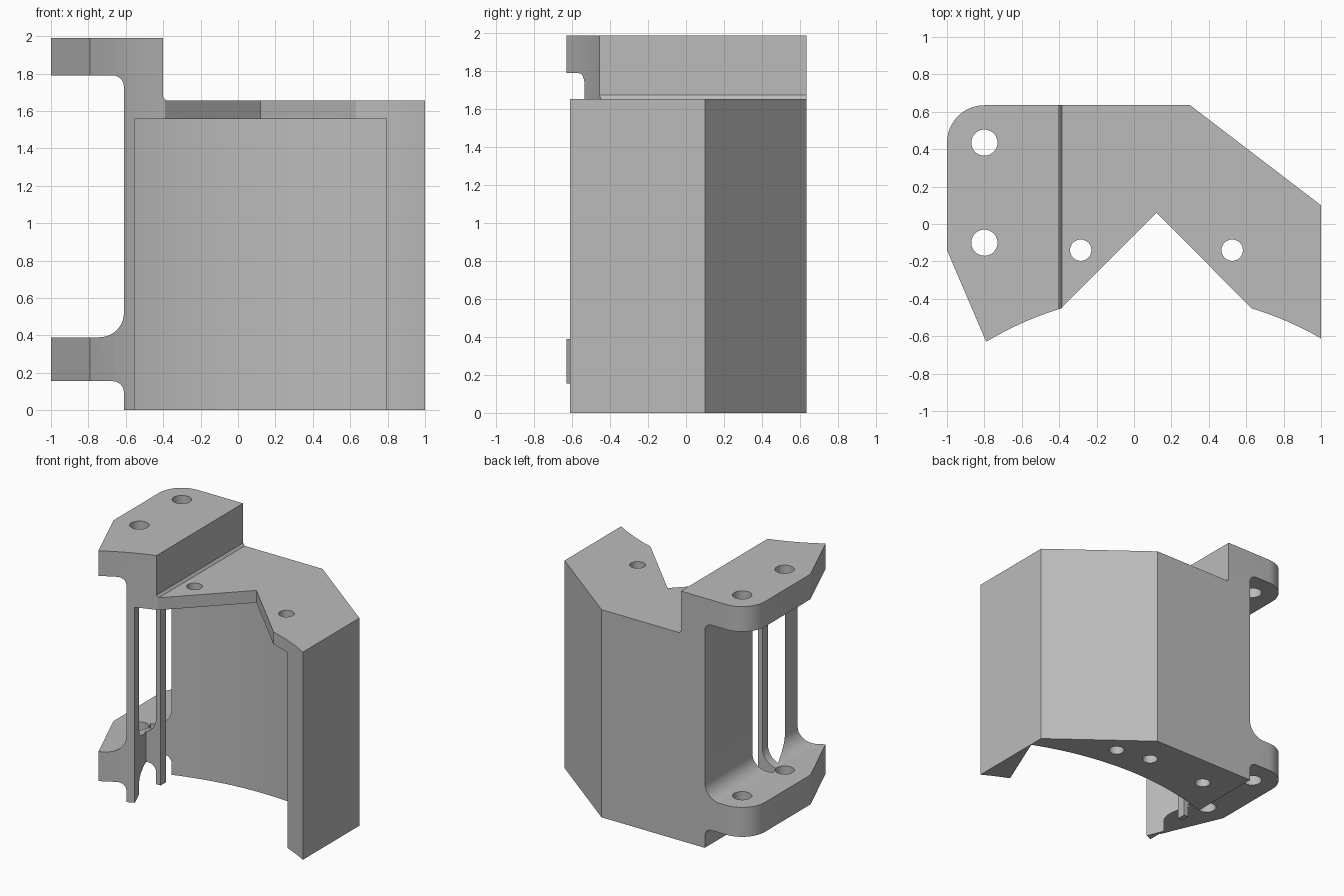
import bpy, bmesh
from math import sin, cos, pi, radians, asin
from mathutils import Vector

old = bpy.data.objects.get("Cube")
if old:
    bpy.data.objects.remove(old, do_unlink=True)

grey = bpy.data.materials.new("plain grey")
grey.use_nodes = True
colour = (0.5, 0.5, 0.5, 1)
grey.diffuse_color = colour
grey.node_tree.nodes["Principled BSDF"].inputs["Base Color"].default_value = colour


def prism(name, pts, lo, hi, axis="z"):
    """Extrude a flat outline along z, or an x-z outline along y."""
    bm = bmesh.new()
    place = (lambda p, t: (p[0], p[1], t)) if axis == "z" else (lambda p, t: (p[0], t, p[1]))
    face = bm.faces.new([bm.verts.new(place(p, lo)) for p in pts])
    made = bmesh.ops.extrude_face_region(bm, geom=[face])["geom"]
    shift = Vector(place((0, 0), hi - lo))
    bmesh.ops.translate(bm, vec=shift, verts=[v for v in made if isinstance(v, bmesh.types.BMVert)])
    bmesh.ops.recalc_face_normals(bm, faces=bm.faces)
    mesh = bpy.data.meshes.new(name)
    bm.to_mesh(mesh)
    bm.free()
    mesh.materials.append(grey)
    obj = bpy.data.objects.new(name, mesh)
    bpy.context.collection.objects.link(obj)
    return obj


def arc(cx, cy, r, a0, a1, n):
    """Points on an arc, angles in degrees."""
    steps = [radians(a0 + (a1 - a0) * i / n) for i in range(n + 1)]
    return [(cx + r * cos(a), cy + r * sin(a)) for a in steps]


def combine(target, tool, operation):
    mod = target.modifiers.new(tool.name, "BOOLEAN")
    mod.operation = operation
    mod.solver = "EXACT"
    mod.object = tool
    bpy.context.view_layer.objects.active = target
    bpy.ops.object.modifier_apply(modifier=mod.name)
    bpy.data.objects.remove(tool, do_unlink=True)


# Plan outline: curved front edge, V notch, rounded back corner
CX, CY, R_FRONT, R_WALL = 0.12, -2.136, 1.76, 2.29
front = lambda x: 90 - asin((x - CX) / R_FRONT) * 180 / pi
plan = arc(-0.8, 0.435, 0.2, 180, 90, 12)
plan += [(0.3, 0.635), (1, 0.1)]
plan += arc(CX, CY, R_FRONT, front(1), front(0.63), 6)
plan += [(CX, 0.06)]
plan += arc(CX, CY, R_FRONT, front(-0.39), front(-0.79), 6)
plan += [(-1, -0.14)]
bracket = prism("bracket_body", plan, -0.1, 2.1)

# Front profile: raised block on one side, two filleted flanges
WEB = -0.61
profile = [(-1.1, 1.99), (-0.4, 1.99), (-0.4, 1.675), (-0.385, 1.655), (1.1, 1.655), (1.1, 0), (WEB, 0)]
profile += arc(WEB - 0.06, 0.095, 0.06, 0, 90, 6)
profile += [(-1.1, 0.155), (-1.1, 0.39)]
profile += arc(WEB - 0.13, 0.52, 0.13, -90, 0, 10)
profile += arc(WEB - 0.06, 1.73, 0.06, 0, 90, 6)
profile += [(-1.1, 1.79)]
combine(bracket, prism("side_profile", profile, -1, 1, "y"), "INTERSECT")

# Ring-sector recess under the top plate, leaving a slim post in the web
sector = arc(CX, CY, R_WALL, 67.5, 112.5, 32) + arc(CX, CY, 1.4, 112.5, 67.5, 8)
recess = prism("recess", sector, -0.2, 1.557)
post = [(-0.9, -0.16), (-0.57, -0.16), (-0.57, -0.09), (-0.9, -0.09)]
combine(recess, prism("web_post", post, -0.3, 1.7), "DIFFERENCE")
combine(bracket, recess, "DIFFERENCE")

# Holes: flanges, top plate, and blind ones in the underside
holes = [(-0.8, 0.435, 0.07, -0.1, 2.2), (-0.8, -0.1, 0.07, -0.1, 2.2),
         (-0.285, -0.14, 0.057, 1.4, 1.8), (0.525, -0.14, 0.057, 1.4, 1.8),
         (0.45, 0.33, 0.057, -0.1, 0.4), (0.17, 0.39, 0.057, -0.1, 0.4),
         (-0.365, 0.37, 0.057, -0.1, 0.4)]
for x, y, r, lo, hi in holes:
    combine(bracket, prism("hole", arc(x, y, r, 0, 350, 35), lo, hi), "DIFFERENCE")

# Smooth curves, crisp edges
bpy.ops.object.select_all(action="DESELECT")
bracket.select_set(True)
bpy.context.view_layer.objects.active = bracket
bpy.ops.object.shade_smooth_by_angle(angle=radians(20))
